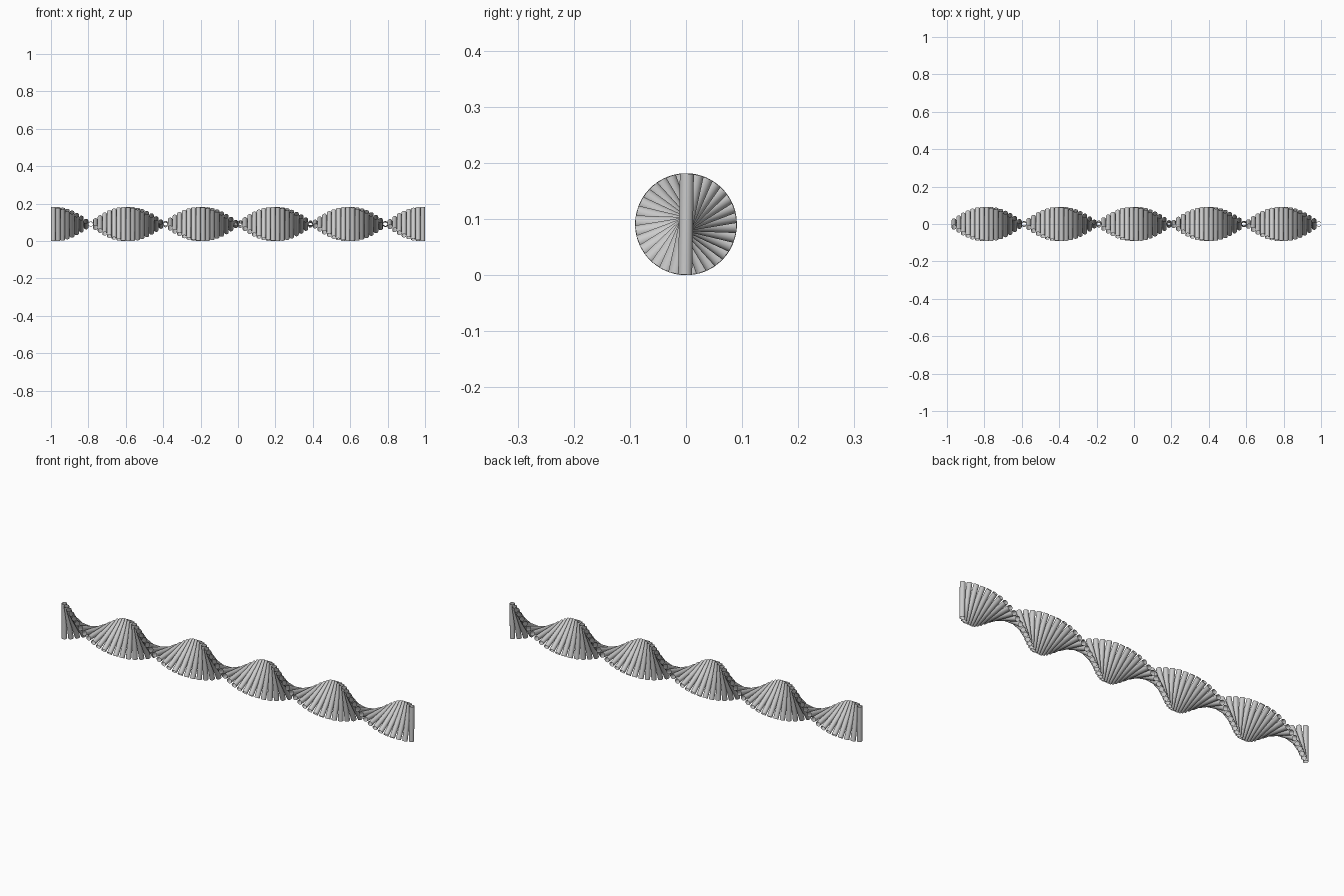
import bpy, bmesh, math
from mathutils import Matrix

if "Cube" in bpy.data.objects:
    bpy.data.objects.remove(bpy.data.objects["Cube"])

COUNT = 80                     # rods along the twist
RADIUS = 0.0125
LENGTH = 0.18
TWIST = math.radians(899)      # about two and a half turns
CENTRE_Z = 0.0906

# shared mesh: one open-ended tube, upright
mesh = bpy.data.meshes.new("rod")
bm = bmesh.new()
bmesh.ops.create_cone(bm, cap_ends=False, segments=24,
                      radius1=RADIUS, radius2=RADIUS, depth=LENGTH)
for f in bm.faces:
    f.smooth = True
bm.to_mesh(mesh)
bm.free()

# row of touching rods, each turned a little further about the long axis
for i in range(COUNT):
    t = i / (COUNT - 1)
    rod = bpy.data.objects.new(f"rod_{i + 1:02d}", mesh)
    x = (2 * t - 1) * (1 - RADIUS)
    rod.matrix_world = Matrix.Translation((x, 0, CENTRE_Z)) @ Matrix.Rotation(TWIST * t, 4, 'X')
    bpy.context.collection.objects.link(rod)
